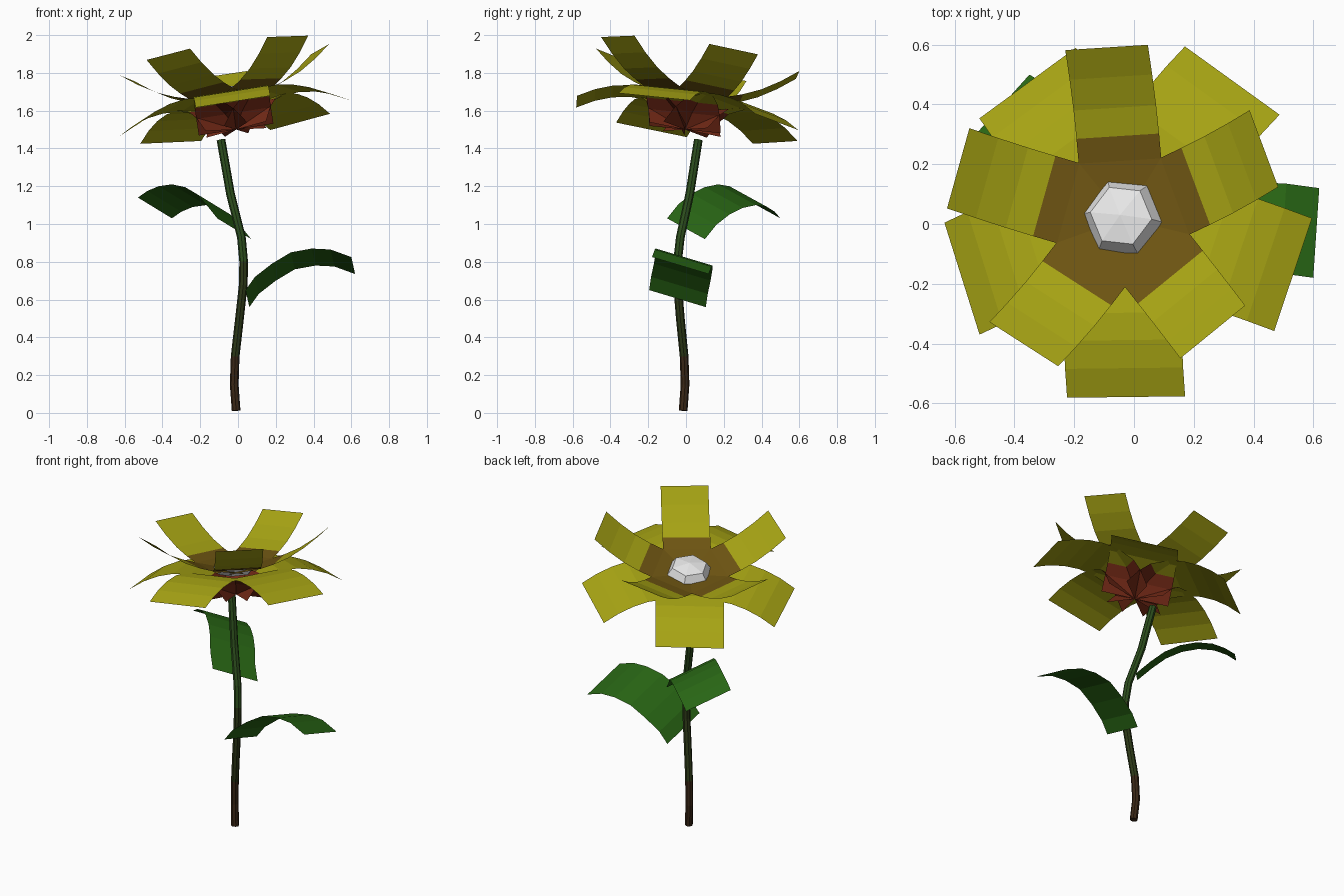
import bpy, bmesh, math
from mathutils import Vector, Matrix

cube = bpy.data.objects.get("Cube")
if cube:
    bpy.data.objects.remove(cube, do_unlink=True)


def material(name, r, g, b):
    m = bpy.data.materials.new(name)
    m.use_nodes = True
    m.diffuse_color = (r, g, b, 1)
    node = m.node_tree.nodes["Principled BSDF"]
    node.inputs["Base Color"].default_value = (r, g, b, 1)
    node.inputs["Roughness"].default_value = 0.9
    return m


YELLOW = material("petal yellow", 0.39, 0.375, 0.007)
BROWN = material("petal brown", 0.155, 0.09, 0.006)
RED = material("root red brown", 0.17, 0.022, 0.008)
WHITE = material("centre white", 0.8, 0.8, 0.8)
LEAF = material("leaf green", 0.021, 0.13, 0.007)
STEM_TOP = material("stem green", 0.025, 0.075, 0.012)
STEM_MID = material("stem olive", 0.027, 0.042, 0.009)
STEM_LOW = material("stem brown", 0.042, 0.02, 0.008)


def finish(bm, name, mats, matrix=Matrix()):
    bm.transform(matrix)
    mesh = bpy.data.meshes.new(name)
    bm.to_mesh(mesh)
    bm.free()
    for m in mats:
        mesh.materials.append(m)
    obj = bpy.data.objects.new(name, mesh)
    bpy.context.collection.objects.link(obj)
    return obj


def ribbon(name, path, half, mats, split=0, matrix=Matrix()):
    """Flat strip along path; segments from index split on use the second material."""
    bm = bmesh.new()
    half = Vector(half)
    rows = [(bm.verts.new(Vector(p) - half), bm.verts.new(Vector(p) + half)) for p in path]
    for i, (a, b) in enumerate(zip(rows, rows[1:])):
        face = bm.faces.new((a[0], a[1], b[1], b[0]))
        face.material_index = 1 if split and i >= split else 0
    bm.normal_update()
    if sum(f.normal.z for f in bm.faces) < 0:
        bmesh.ops.reverse_faces(bm, faces=bm.faces[:])
    return finish(bm, name, mats, matrix)


def loft(rings, cap_start=True):
    """Closed tube through rings of points, capped at the ends."""
    bm = bmesh.new()
    loops = [[bm.verts.new(p) for p in ring] for ring in rings]
    n = len(loops[0])
    for a, b in zip(loops, loops[1:]):
        for i in range(n):
            j = (i + 1) % n
            bm.faces.new((a[i], a[j], b[j], b[i]))
    bm.faces.new(loops[0][::-1])
    bm.faces.new(loops[-1])
    return bm


def circle(radius, sides, z=0, turn=0):
    angles = [math.radians(turn) + math.tau * i / sides for i in range(sides)]
    return [Vector((radius * math.cos(a), radius * math.sin(a), z)) for a in angles]


# Bent stem, coloured by height
stem_path = [Vector(p) for p in (
    (-0.01, -0.015, 0.012), (-0.02, -0.005, 0.15), (-0.015, -0.01, 0.3),
    (0.008, -0.03, 0.5), (0.028, -0.045, 0.68), (0.03, -0.045, 0.8),
    (0.018, -0.03, 0.93), (-0.04, 0.02, 1.16), (-0.09, 0.065, 1.445))]
rings = []
for i, p in enumerate(stem_path):
    d = stem_path[min(i + 1, len(stem_path) - 1)] - stem_path[max(i - 1, 0)]
    q = Vector((0, 0, 1)).rotation_difference(d)
    rings.append([p + q @ c for c in circle(0.023, 8)])
bm = loft(rings)
for f in bm.faces:
    z = f.calc_center_median().z
    f.material_index = 0 if z < 0.3 else 1 if z < 0.8 else 2
finish(bm, "stem", [STEM_LOW, STEM_MID, STEM_TOP])

# Two arched leaves
ribbon("left_leaf", [
    (0.05, -0.045, 0.605), (0.1, -0.035, 0.675), (0.19, -0.02, 0.745), (0.29, -0.01, 0.805),
    (0.4, -0.01, 0.825), (0.5, -0.015, 0.82), (0.61, -0.03, 0.78)], (0.01, 0.15, -0.045), [LEAF])
ribbon("back_right_leaf", [
    (-0.02, 0, 0.975), (-0.08, 0.06, 1.05), (-0.13, 0.13, 1.105), (-0.19, 0.2, 1.14),
    (-0.26, 0.27, 1.155), (-0.33, 0.33, 1.145), (-0.39, 0.37, 1.12), (-0.44, 0.4, 1.085)],
    (0.09, 0.1, -0.055), [LEAF])

# Flower head leans along the top of the stem
lean = Vector((0, 0, 1)).rotation_difference(Vector((-0.16, 0.155, 1)))
head = Matrix.Translation((-0.01, -0.005, 1.5)) @ lean.to_matrix().to_4x4()

# Petal profiles as (distance out, height)
upper = [(0, 0.15), (0.19, 0.188), (0.27, 0.215), (0.36, 0.255), (0.455, 0.315), (0.545, 0.385)]
lower = [(0, 0), (0.06, 0.08), (0.12, 0.13), (0.22, 0.158), (0.32, 0.16),
         (0.41, 0.143), (0.5, 0.11), (0.59, 0.06)]
layers = (("upper_petal", upper, 0.14, 21, BROWN), ("lower_petal", lower, 0.2, 54, RED))
for name, profile, half, start, root in layers:
    for k in range(5):
        turn = Matrix.Rotation(math.radians(start + 72 * k), 4, "Z")
        ribbon(f"{name}_{k + 1}", [(r, 0, h) for r, h in profile], (0, half, 0),
               [root, YELLOW], 2, head @ turn)

# Faceted seed centre
bm = loft([circle(r, 6, z, -7) for r, z in ((0.1, 0.13), (0.135, 0.17), (0.105, 0.215))])
top = max(bm.faces, key=lambda f: f.calc_center_median().z)
tip = bmesh.ops.poke(bm, faces=[top])["verts"][0]
tip.co.z += 0.02
finish(bm, "flower_centre", [WHITE], head)
